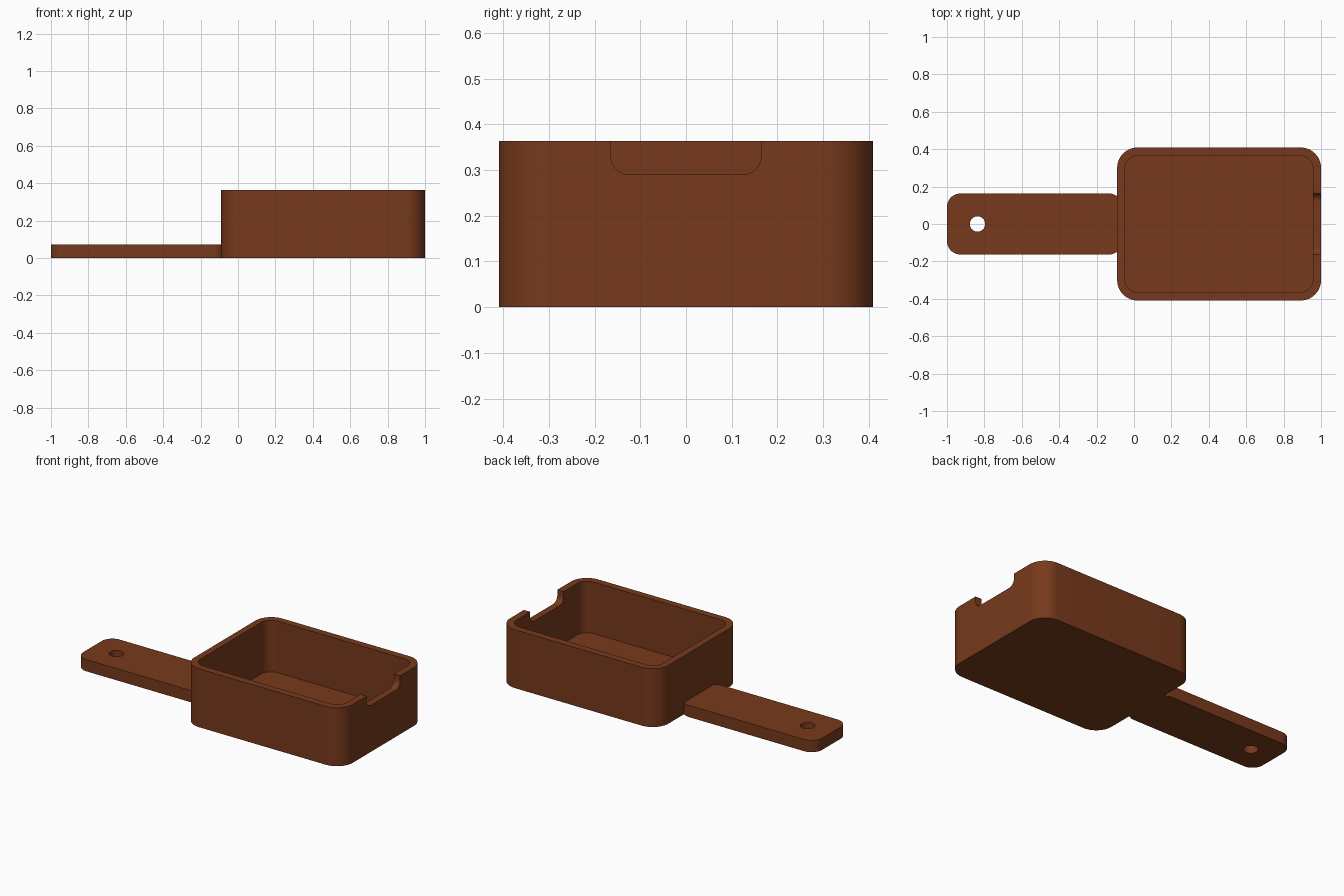
import bpy, bmesh, math
from mathutils import Matrix

if "Cube" in bpy.data.objects:
    bpy.data.objects.remove(bpy.data.objects["Cube"])

brown = bpy.data.materials.new("brown")
brown.diffuse_color = (0.185, 0.042, 0.0115, 1)
brown.use_nodes = True
brown.node_tree.nodes["Principled BSDF"].inputs["Base Color"].default_value = brown.diffuse_color


def rounded_outline(x0, x1, y0, y1, r, steps=12):
    """Counter-clockwise rounded rectangle."""
    pts = []
    corners = [(x1 - r, y1 - r), (x0 + r, y1 - r), (x0 + r, y0 + r), (x1 - r, y0 + r)]
    for i, (cx, cy) in enumerate(corners):
        for s in range(steps + 1):
            a = math.pi / 2 * (i + s / steps)
            pts.append((cx + r * math.cos(a), cy + r * math.sin(a)))
    return pts


def prism(name, outline, z0, z1, matrix=Matrix()):
    """Extrude an outline from z0 to z1, then place it with a matrix."""
    bm = bmesh.new()
    base = bm.faces.new([bm.verts.new((x, y, z0)) for x, y in outline])
    out = bmesh.ops.extrude_face_region(bm, geom=[base])
    top = [v for v in out["geom"] if isinstance(v, bmesh.types.BMVert)]
    bmesh.ops.translate(bm, verts=top, vec=(0, 0, z1 - z0))
    bm.transform(matrix)
    bmesh.ops.recalc_face_normals(bm, faces=bm.faces)
    mesh = bpy.data.meshes.new(name)
    bm.to_mesh(mesh)
    bm.free()
    mesh.materials.append(brown)
    obj = bpy.data.objects.new(name, mesh)
    bpy.context.collection.objects.link(obj)
    return obj


def cut(obj, *cutters):
    """Subtract each cutter, remove it, and shade the result."""
    bpy.ops.object.select_all(action='DESELECT')
    obj.select_set(True)
    bpy.context.view_layer.objects.active = obj
    for cutter in cutters:
        cutter.hide_render = True
        mod = obj.modifiers.new("cut", 'BOOLEAN')
        mod.operation = 'DIFFERENCE'
        mod.solver = 'EXACT'
        mod.object = cutter
        bpy.ops.object.modifier_apply(modifier=mod.name)
        bpy.data.objects.remove(cutter)
    bpy.ops.object.shade_smooth_by_angle(angle=math.radians(30))


# Open tray with a hollow and a notch in the right-hand rim
tray = prism("tray", rounded_outline(-0.09, 1, -0.409, 0.409, 0.109), 0, 0.363)
hollow = prism("hollow_cutter", rounded_outline(-0.049, 0.957, -0.365, 0.365, 0.068), 0.043, 0.5)
# local x -> y, local y -> z, local z -> x
to_side = Matrix(((0, 0, 1, 0), (1, 0, 0, 0), (0, 1, 0, 0), (0, 0, 0, 1)))
notch = prism("notch_cutter", rounded_outline(-0.164, 0.164, 0.29, 0.5, 0.04), 0.9, 1.1, to_side)
cut(tray, hollow, notch)

# Flat handle with a hanging hole
handle = prism("handle", rounded_outline(-1, -0.062, -0.163, 0.163, 0.072), 0, 0.073)
hole = prism("hole_cutter", rounded_outline(-0.878, -0.796, -0.041, 0.041, 0.0409), -0.1, 0.2)
cut(handle, hole)
